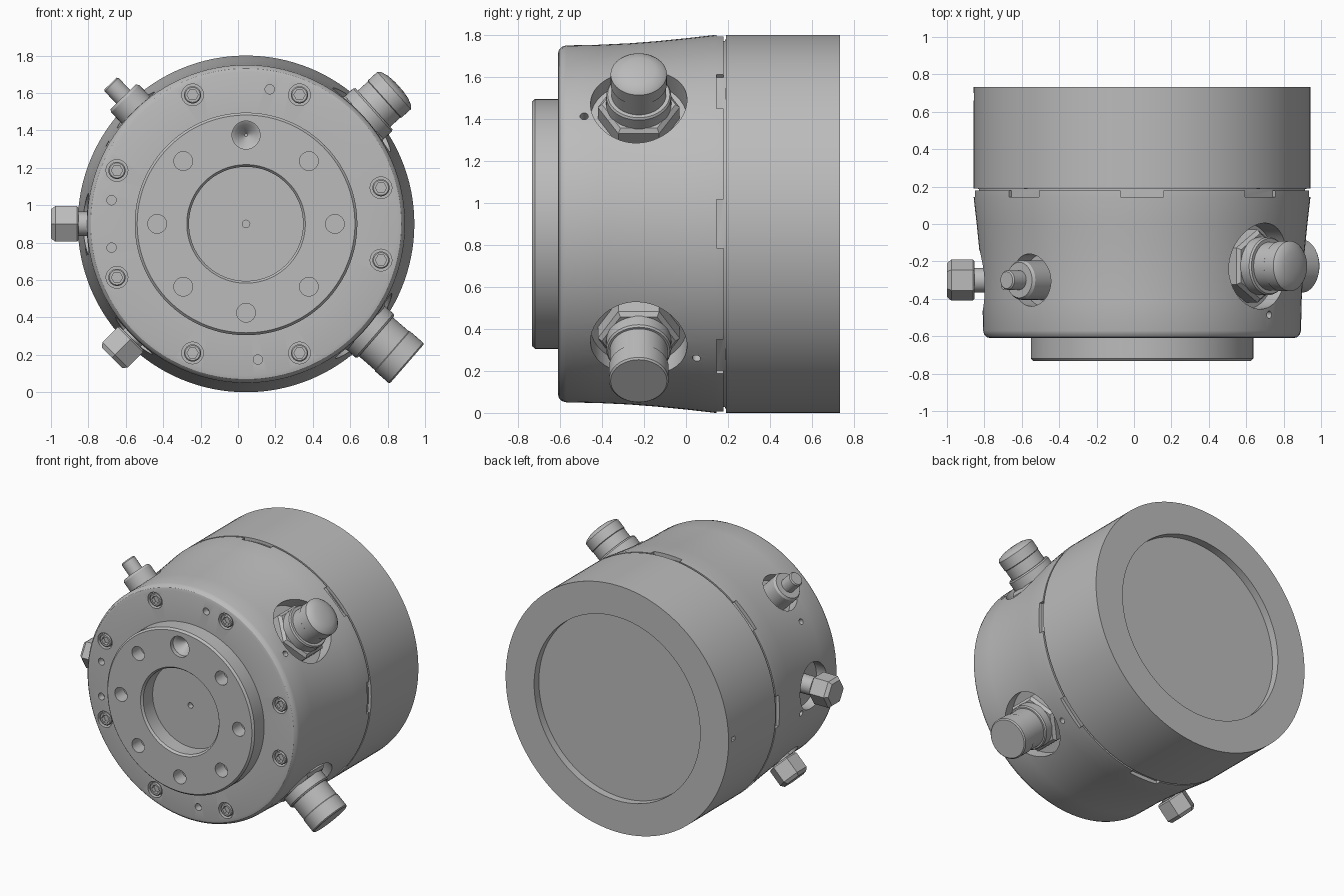
import bpy, bmesh, math
from mathutils import Matrix, Vector

cube = bpy.data.objects.get("Cube")
if cube:
    bpy.data.objects.remove(cube, do_unlink=True)

CX, CZ = 0.043, 0.9      # main axis runs along y through this point
FACE, REAR = -0.61, 0.733

steel = bpy.data.materials.new("brushed_grey")
steel.use_nodes = True
GREY = (0.5, 0.5, 0.5, 1)
steel.diffuse_color = GREY
steel.node_tree.nodes["Principled BSDF"].inputs["Base Color"].default_value = GREY


def frame(origin, z_axis, x_axis):
    z, x = Vector(z_axis), Vector(x_axis)
    y = z.cross(x)
    m = Matrix((x, y, z)).transposed().to_4x4()
    m.translation = Vector(origin)
    return m


def radial(angle, y):
    """Frame on the main axis pointing outward at an angle in degrees."""
    a = math.radians(angle)
    return frame((CX, y, CZ), (math.cos(a), 0, math.sin(a)), (0, 1, 0))


def axial(radius=0, angle=0, y=0):
    """Frame pointing along +y, offset from the main axis."""
    a = math.radians(angle)
    return frame((CX + radius * math.cos(a), y, CZ + radius * math.sin(a)),
                 (0, 1, 0), (1, 0, 0))


def finish(name, bm, matrix):
    bmesh.ops.transform(bm, matrix=matrix, verts=bm.verts)
    bmesh.ops.recalc_face_normals(bm, faces=bm.faces)
    mesh = bpy.data.meshes.new(name)
    bm.to_mesh(mesh)
    bm.free()
    mesh.materials.append(steel)
    obj = bpy.data.objects.new(name, mesh)
    bpy.context.collection.objects.link(obj)
    return obj


def lathe(name, profile, matrix, sides=40):
    """Spin (radius, height) points about local z and cap both ends."""
    bm = bmesh.new()
    verts = [bm.verts.new((r, 0, h)) for r, h in profile]
    edges = [bm.edges.new(pair) for pair in zip(verts, verts[1:])]
    bmesh.ops.spin(bm, geom=verts + edges, cent=(0, 0, 0), axis=(0, 0, 1),
                   angle=math.tau, steps=sides, use_merge=True)
    bmesh.ops.remove_doubles(bm, verts=bm.verts, dist=1e-5)
    bmesh.ops.holes_fill(bm, edges=[e for e in bm.edges if e.is_boundary], sides=0)
    return finish(name, bm, matrix)


def rod(name, radius, start, end, matrix, sides=40):
    return lathe(name, [(radius, start), (radius, end)], matrix, sides)


def box(name, low, high, matrix):
    bm = bmesh.new()
    low, high = Vector(low), Vector(high)
    bmesh.ops.create_cube(bm, size=1)
    for v in bm.verts:
        v.co = (low + high) / 2 + v.co * (high - low)
    return finish(name, bm, matrix)


def select_only(objs):
    bpy.ops.object.select_all(action='DESELECT')
    for o in objs:
        o.select_set(True)
    bpy.context.view_layer.objects.active = objs[0]


def cut(obj, cutters):
    """Subtract non-overlapping cutters from an object, then delete them."""
    select_only(cutters)
    if len(cutters) > 1:
        bpy.ops.object.join()
    tool = cutters[0]
    mod = obj.modifiers.new("cut", 'BOOLEAN')
    mod.operation, mod.solver, mod.object = 'DIFFERENCE', 'EXACT', tool
    select_only([obj])
    bpy.ops.object.modifier_apply(modifier=mod.name)
    bpy.data.objects.remove(tool, do_unlink=True)


# Housing: front flange with bore, flared body, seam groove, rear drum with recess
FL = -REAR
housing = lathe("housing", [
    (0.305, FACE), (0.305, FL + 0.015), (0.317, FL), (0.582, FL), (0.595, FL + 0.014),
    (0.595, FACE), (0.81, FACE), (0.83, -0.605), (0.844, -0.59), (0.85, -0.57),
    (0.853, -0.42), (0.86, -0.27), (0.87, -0.14), (0.884, 0), (0.9, 0.14),
    (0.9, 0.178), (0.878, 0.178), (0.878, 0.19), (0.9, 0.19),
    (0.9, REAR), (0.67, REAR), (0.67, REAR - 0.055)], axial(), 128)

SCREWS = [15, -15] + [67.5 + 45 * i for i in range(6)]
cutters = []

# Flange holes, with one larger countersunk hole at the top
for i in range(8):
    m = axial(0.475, 45 * i, FL)
    if i == 2:
        cutters.append(lathe("cutter", [(0.075, -0.02), (0.075, 0.03), (0.058, 0.04),
                                        (0.008, 0.11)], m))
    else:
        cutters.append(rod("cutter", 0.05, -0.02, 0.1, m))
cutters.append(rod("cutter", 0.02, -0.02, 0.04, axial(0, 0, FACE), 20))

# Counterbores and dowel holes in the front face
for a in SCREWS:
    cutters.append(rod("cutter", 0.058, -0.02, 0.05, axial(0.747, a, FACE)))
for r, a in [(0.731, 80), (0.73, 170), (0.73, 190), (0.728, 275)]:
    cutters.append(rod("cutter", 0.025, -0.02, 0.05, axial(r, a, FACE), 24))

# Notches along the seam
for i in range(8):
    cutters.append(box("cutter", (0.145, -0.115, 0.872), (0.186, 0.115, 1),
                       radial(45 * i, 0)))
cutters.append(box("cutter", (0.66, -0.015, 0.87), (0.7, 0.015, 1), radial(180, 0)))

# Connector pockets: angle, y, radius, floor distance
BIG_Y, SMALL_Y = -0.225, -0.3
for a, y, r, floor in [(42, BIG_Y, 0.23, 0.75), (-41, BIG_Y, 0.23, 0.75),
                       (134, SMALL_Y, 0.14, 0.76), (180, SMALL_Y, 0.165, 0.77),
                       (225, SMALL_Y, 0.14, 0.76)]:
    cutters.append(rod("cutter", r, floor, 1.2, radial(a, y), 48))
# Small pin holes beside the connectors
for a, y in [(37, -0.485), (-46, 0.05), (150, -0.33), (190, -0.17)]:
    cutters.append(rod("cutter", 0.02, 0.8, 1, radial(a, y), 16))
cut(housing, cutters)

parts = [housing]

# Socket head screws
for i, a in enumerate(SCREWS):
    m = axial(0.747, a, FACE)
    screw = lathe(f"screw_{i + 1}", [(0.04, 0.003), (0.046, 0.009), (0.046, 0.055)], m, 32)
    cut(screw, [rod("cutter", 0.03, -0.02, 0.03, m, 6)])
    parts.append(screw)

# Large capped connectors on the left side
for label, a, r, tip in [("upper", 42, 0.134, 1.1), ("lower", -41, 0.142, 1.14)]:
    m = radial(a, BIG_Y)
    seam = tip - 0.11
    parts += [
        lathe(f"{label}_hex_nut", [(0.195, 0.74), (0.195, 0.83), (0.175, 0.85)], m, 6),
        lathe(f"{label}_connector_body", [(0.155, 0.84), (0.155, 0.91), (0.148, 0.92),
              (r - 0.004, 0.92), (r - 0.004, seam + 0.01)], m, 48),
    ]
    if label == "upper":
        end = [(r, tip - 0.035), (0.12, tip - 0.02), (0.08, tip - 0.006), (0.03, tip)]
    else:
        end = [(r, tip - 0.008), (r - 0.008, tip)]
    parts.append(lathe(f"{label}_connector_cap",
                       [(r - 0.008, seam), (r, seam + 0.008)] + end, m, 48))

# Hex fittings on the right side
for label, a, base in [("side", 180, 0.895), ("lower", 225, 0.865)]:
    m = radial(a, SMALL_Y)
    parts += [
        rod(f"{label}_fitting_stem", 0.065, 0.74, base + 0.02, m),
        lathe(f"{label}_fitting_nut", [(0.1, base), (0.11, base + 0.01),
              (0.11, base + 0.125), (0.09, base + 0.148)], m, 6),
    ]

# Stepped plug at upper right
parts.append(lathe("stepped_plug", [(0.105, 0.74), (0.105, 0.93), (0.095, 0.945),
             (0.052, 0.945), (0.052, 1.035), (0.045, 1.043)], radial(134, SMALL_Y)))

for part in parts:
    select_only([part])
    bpy.ops.object.shade_smooth_by_angle(angle=math.radians(30))
